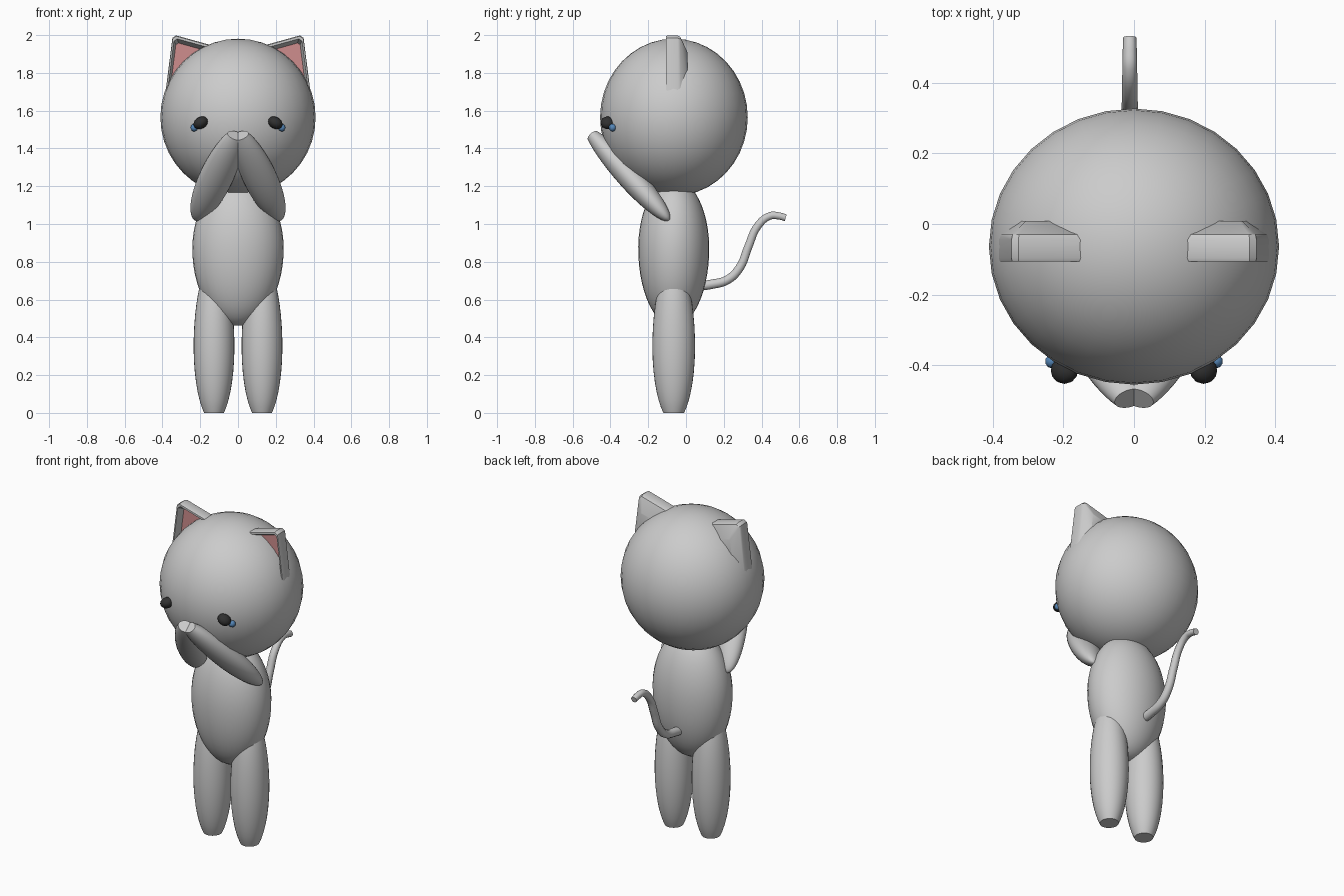
import bpy, bmesh, math
from mathutils import Matrix, Vector

if "Cube" in bpy.data.objects:
    bpy.data.objects.remove(bpy.data.objects["Cube"])


def material(name, rgb):
    m = bpy.data.materials.new(name)
    m.diffuse_color = (*rgb, 1)
    m.use_nodes = True
    m.node_tree.nodes["Principled BSDF"].inputs["Base Color"].default_value = m.diffuse_color
    return m


PINK = material("inner_ear_pink", (0.62, 0.27, 0.27))
DARK = material("eye_dark", (0.03, 0.03, 0.03))
BLUE = material("tear_blue", (0.09, 0.24, 0.48))


def finish(name, bm, mats=(), angle=40):
    bmesh.ops.recalc_face_normals(bm, faces=bm.faces)
    me = bpy.data.meshes.new(name)
    bm.to_mesh(me)
    bm.free()
    ob = bpy.data.objects.new(name, me)
    bpy.context.collection.objects.link(ob)
    for m in mats:
        me.materials.append(m)
    bpy.ops.object.select_all(action='DESELECT')
    ob.select_set(True)
    bpy.context.view_layer.objects.active = ob
    bpy.ops.object.shade_smooth_by_angle(angle=math.radians(angle))
    return ob


def ball(name, loc, size, tilt=0, seg=32, rings=20, mats=()):
    bm = bmesh.new()
    bmesh.ops.create_uvsphere(bm, u_segments=seg, v_segments=rings, radius=1)
    bm.transform(Matrix.Translation(loc) @ Matrix.Rotation(tilt, 4, 'Y')
                 @ Matrix.Diagonal((*size, 1)))
    return finish(name, bm, mats, 80)


def lathe(name, profile, matrix, seg=32):
    bm = bmesh.new()
    rings = [[bm.verts.new((r * math.cos(2 * math.pi * i / seg),
                            r * math.sin(2 * math.pi * i / seg), z))
              for i in range(seg)] for r, z in profile]
    for a, b in zip(rings, rings[1:]):
        for i in range(seg):
            j = (i + 1) % seg
            bm.faces.new((a[i], a[j], b[j], b[i]))
    bm.faces.new(rings[0])
    bm.faces.new(rings[-1])
    bm.transform(matrix)
    return finish(name, bm)


def limb_profile(start, middle, low, high, n=18):
    # unit-radius egg with a flat cut at the start
    a0 = -math.acos(1 - 1e-9) - math.asin(min(1, (middle - start) / low))
    out = []
    for i in range(n + 1):
        a = a0 + (math.pi / 2 * 0.98 - a0) * i / n
        out.append((math.cos(a), middle + math.sin(a) * (low if a < 0 else high)))
    return out


# head
ball("head", (0, -0.064, 1.565), (0.411, 0.391, 0.416))

# body
lathe("body", limb_profile(0.462, 0.87, 0.41, 0.37, 24),
      Matrix.Translation((0, -0.065, 0)) @ Matrix.Diagonal((0.242, 0.188, 1, 1)))

for s, side in ((-1, "left"), (1, "right")):
    # leg
    lathe(side + "_leg", limb_profile(0, 0.35, 0.40, 0.45),
          Matrix.Translation((0.127 * s, -0.065, 0)) @ Matrix.Diagonal((0.108, 0.113, 1, 1)))

    # arm, flat paw end raised in front of the face
    hand, shoulder = Vector((0.012 * s, -0.494, 1.468)), Vector((0.222 * s, -0.09, 1.02))
    d = shoulder - hand
    length = d.length
    d.normalize()
    flat = Vector((0, 0.74, 0.67))
    flat = (flat - d * flat.dot(d)).normalized()
    wide = flat.cross(d)
    frame = Matrix((wide * 0.09, flat * 0.066, d)).transposed().to_4x4()
    lathe(side + "_arm", limb_profile(0, length * 0.5, length * 0.58, length * 0.5),
          Matrix.Translation(hand) @ frame)

    # eye and tear
    ball(side + "_eye", (0.197 * s, -0.415, 1.536), (0.041, 0.038, 0.031),
         0.5 * s, 12, 8, (DARK,))
    ball(side + "_tear", (0.232 * s, -0.389, 1.51), (0.02, 0.02, 0.02),
         0, 10, 8, (BLUE,))

    # ear: loops of a corner-cut triangle, from recess floor round to the back
    corners = [Vector((0.345, 2.003)), Vector((0.395, 1.61)), Vector((0.10, 1.935))]
    outline = []
    for k in range(3):
        for other in (corners[k - 1], corners[(k + 1) % 3]):
            outline.append(corners[k] + (other - corners[k]).normalized() * 0.018)
    center = sum(corners, Vector((0, 0))) / 3
    bm = bmesh.new()
    loops = []
    for scale, y in ((0.73, -0.06), (0.88, -0.106), (0.97, -0.106), (1, -0.096),
                     (1, -0.045), (0.95, -0.03), (0.4, 0.008)):
        loop = []
        for p in outline:
            q = center + (p - center) * scale
            loop.append(bm.verts.new((q.x * s, y, q.y)))
        loops.append(loop)
    for a, b in zip(loops, loops[1:]):
        for i in range(6):
            j = (i + 1) % 6
            bm.faces.new((a[i], a[j], b[j], b[i]))
    bm.faces.new(loops[0]).material_index = 1
    bm.faces.new(loops[-1])
    finish(side + "_ear", bm, (material("fur_grey", (0.8, 0.8, 0.8)), PINK), 35)

# tail
path = [(0.05, 0.67), (0.13, 0.68), (0.22, 0.705), (0.285, 0.77), (0.33, 0.88),
        (0.38, 0.99), (0.445, 1.043), (0.49, 1.043), (0.528, 1.033)]
cu = bpy.data.curves.new("tail", 'CURVE')
cu.dimensions = '3D'
cu.bevel_depth = 0.02
cu.bevel_resolution = 3
cu.resolution_u = 6
cu.use_fill_caps = True
sp = cu.splines.new('BEZIER')
sp.bezier_points.add(len(path) - 1)
for i, (bp, (y, z)) in enumerate(zip(sp.bezier_points, path)):
    bp.co = (-0.012, y, z)
    bp.handle_left_type = bp.handle_right_type = 'AUTO'
    bp.radius = 1.35 - 0.4 * i / (len(path) - 1)
tail = bpy.data.objects.new("tail", cu)
bpy.context.collection.objects.link(tail)
